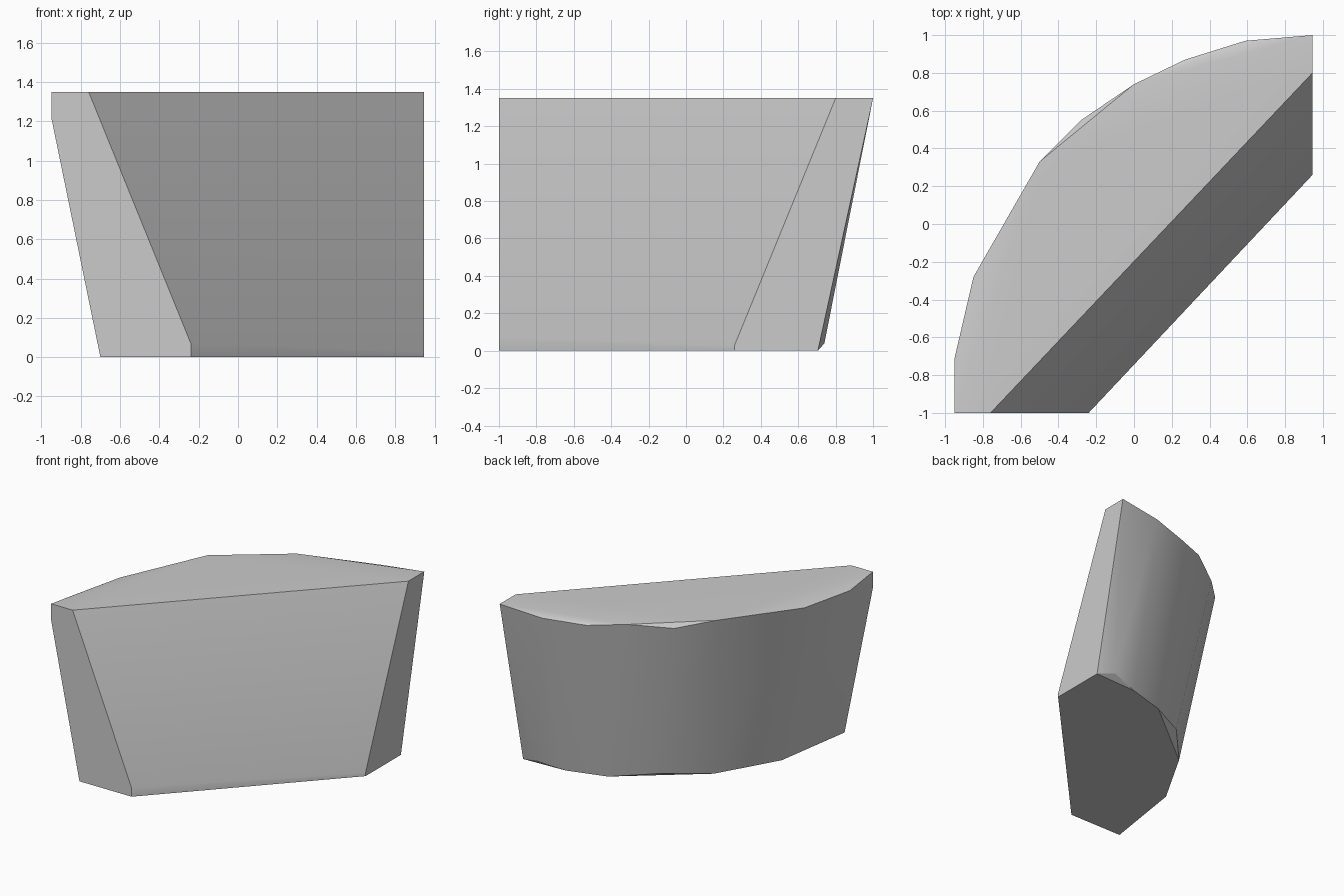
import bpy
import bmesh
import math

cube = bpy.data.objects.get("Cube")
if cube:
    bpy.data.objects.remove(cube, do_unlink=True)

TOP = 1.35
RIM = 1.31  # slightly chipped top edge
CHIP = 0.04  # slightly chipped bottom edge


def make_material(name, colour):
    mat = bpy.data.materials.new(name)
    mat.use_nodes = True
    mat.diffuse_color = colour
    mat.node_tree.nodes["Principled BSDF"].inputs["Base Color"].default_value = colour
    return mat


# Upper outline: straight front edge, then the curved back
upper = [
    (-0.76, -1, TOP), (0.945, 0.80, TOP), (0.945, 1.0, TOP),
    (0.59, 0.97, 1.32), (0.27, 0.87, RIM), (0, 0.74, 1.34),
    (-0.28, 0.55, RIM), (-0.50, 0.33, TOP), (-0.85, -0.28, RIM),
    (-0.95, -0.71, RIM), (-0.95, -1, 1.22), (-0.95, -1, TOP),
]

# Lower outline, narrower, with a short upright lip at the front
lower = [
    (-0.24, -1, 0), (-0.24, -1, 0.07), (0.945, 0.26, 0), (0.945, 0.26, 0.03),
    (0.945, 0.705, 0), (0.80, 0.74, CHIP), (0.58, 0.69, 0), (0.27, 0.60, 0),
    (-0.07, 0.40, CHIP), (-0.33, 0.12, 0), (-0.44, -0.08, 0),
    (-0.60, -0.35, 0), (-0.70, -1, 0),
]

# Convex chunk wrapped around both outlines
bm = bmesh.new()
for point in upper + lower:
    bm.verts.new(point)
hull = bmesh.ops.convex_hull(bm, input=bm.verts[:])
unused = {g for g in hull["geom_interior"] + hull["geom_unused"]
          if isinstance(g, bmesh.types.BMVert)}
bmesh.ops.delete(bm, geom=list(unused), context="VERTS")
bmesh.ops.dissolve_limit(bm, angle_limit=math.radians(1.5),
                         verts=bm.verts[:], edges=bm.edges[:])
bmesh.ops.recalc_face_normals(bm, faces=bm.faces[:])

mesh = bpy.data.meshes.new("stone_chunk")
bm.to_mesh(mesh)
bm.free()
mesh.materials.append(make_material("light grey", (0.6, 0.6, 0.6, 1)))

chunk = bpy.data.objects.new("stone_chunk", mesh)
bpy.context.collection.objects.link(chunk)
bpy.ops.object.select_all(action="DESELECT")
chunk.select_set(True)
bpy.context.view_layer.objects.active = chunk
bpy.ops.object.shade_smooth_by_angle(angle=math.radians(30))
